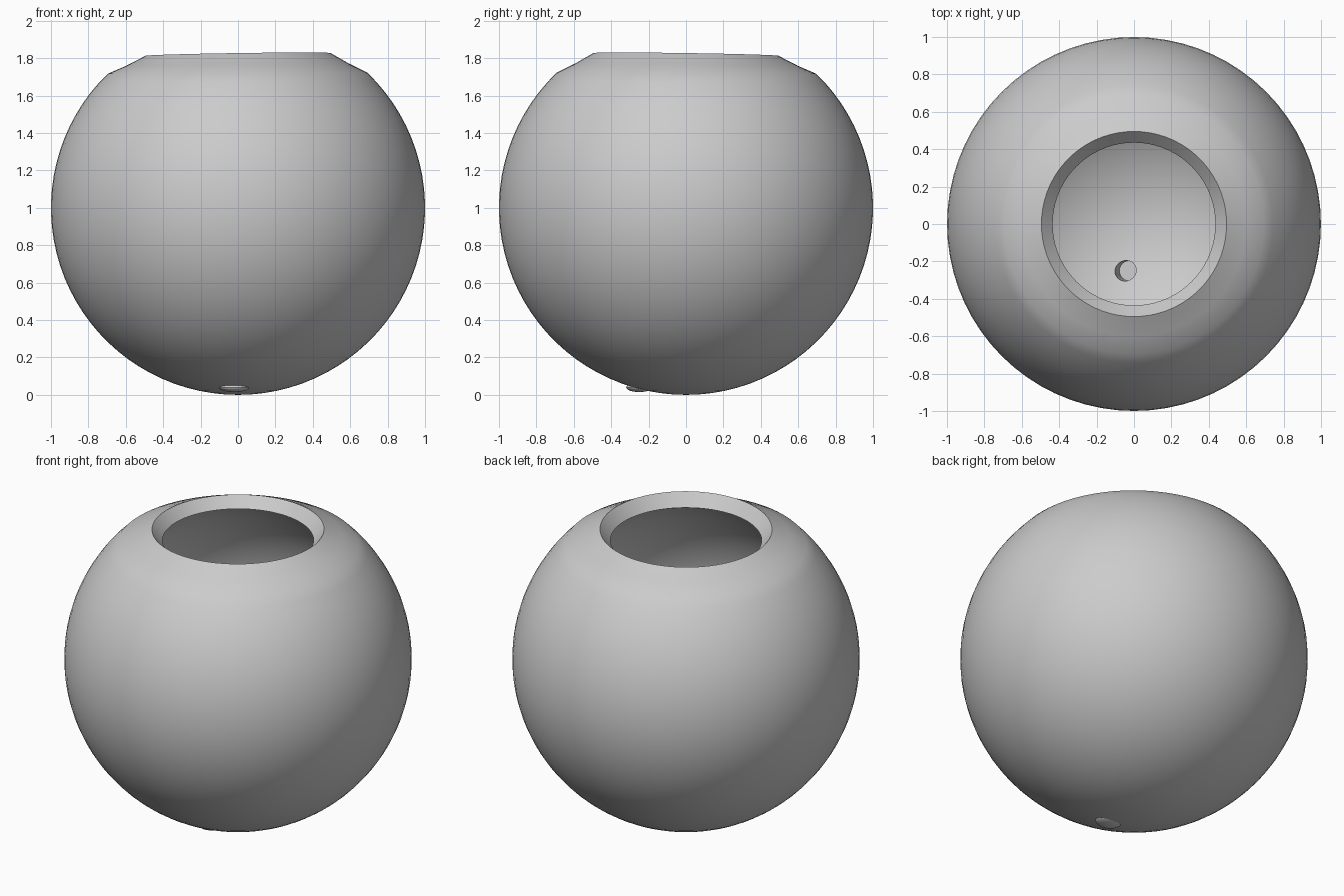
import bpy, bmesh, math
from mathutils import Vector

if "Cube" in bpy.data.objects:
    bpy.data.objects.remove(bpy.data.objects["Cube"])

grey = bpy.data.materials.new("plain grey")
grey.diffuse_color = (0.6, 0.6, 0.6, 1)
grey.use_nodes = True
grey.node_tree.nodes["Principled BSDF"].inputs["Base Color"].default_value = grey.diffuse_color

SEGS = 72
R_OUT, R_IN = 1.0, 0.87
CENTRE = 1.0


def arc(radius, start, end, steps):
    """Points (r, z) on a circle about the centre; angles measured from straight down."""
    return [(radius * math.sin(a), CENTRE - radius * math.cos(a))
            for a in (math.radians(start + (end - start) * i / steps) for i in range(steps + 1))]


def finish(obj):
    obj.data.materials.clear()
    obj.data.materials.append(grey)
    bpy.ops.object.select_all(action='DESELECT')
    obj.select_set(True)
    bpy.context.view_layer.objects.active = obj
    bpy.ops.object.shade_smooth_by_angle(angle=math.radians(30))


# Hollow bowl: outer wall, flattened shoulder, sloping rim, inner wall
profile = arc(R_OUT, 0, 136, 34)
profile += [(0.60, 1.763), (0.495, 1.82), (0.435, 1.75)]
profile += arc(R_IN, 148, 0, 36)

bm = bmesh.new()
verts = [bm.verts.new((r, 0, z)) for r, z in profile]
edges = [bm.edges.new(p) for p in zip(verts, verts[1:])]
bmesh.ops.spin(bm, geom=verts + edges, axis=(0, 0, 1), cent=(0, 0, 0),
               angle=math.tau, steps=SEGS, use_duplicate=False)
bmesh.ops.remove_doubles(bm, verts=bm.verts, dist=0.0005)
bmesh.ops.recalc_face_normals(bm, faces=bm.faces)
# Slight tilt of the hand-cut rim
for v in bm.verts:
    if v.co.z > 1.7:
        v.co.z += 0.015 * (v.co.x - v.co.y) * (v.co.z - 1.7) / 0.12
mesh = bpy.data.meshes.new("bowl")
bm.to_mesh(mesh)
bm.free()
bowl = bpy.data.objects.new("bowl", mesh)
bpy.context.collection.objects.link(bowl)

# Small round pit in the inner floor
bpy.ops.mesh.primitive_cylinder_add(vertices=24, radius=0.055, depth=0.2,
                                    location=(-0.045, -0.25, 0.17))
cutter = bpy.context.object
cutter.name = "pit_cutter"
tilt = Vector((0.3, 0, 1)).normalized()
cutter.rotation_euler = tilt.to_track_quat('Z', 'Y').to_euler()
cutter.rotation_euler = (0, math.radians(-12), 0)
cut = bowl.modifiers.new("pit", 'BOOLEAN')
cut.operation = 'DIFFERENCE'
cut.solver = 'EXACT'
cut.object = cutter
bpy.context.view_layer.objects.active = bowl
bpy.ops.object.modifier_apply(modifier=cut.name)
bpy.data.objects.remove(cutter)
finish(bowl)

# Low bump underneath the pit
bpy.ops.mesh.primitive_uv_sphere_add(segments=24, ring_count=12, radius=1,
                                     location=(-0.02, -0.25, 0.04))
bump = bpy.context.object
bump.name = "underside_bump"
bump.scale = (0.08, 0.07, 0.025)
bpy.ops.object.transform_apply(location=False, rotation=False, scale=True)
finish(bump)
